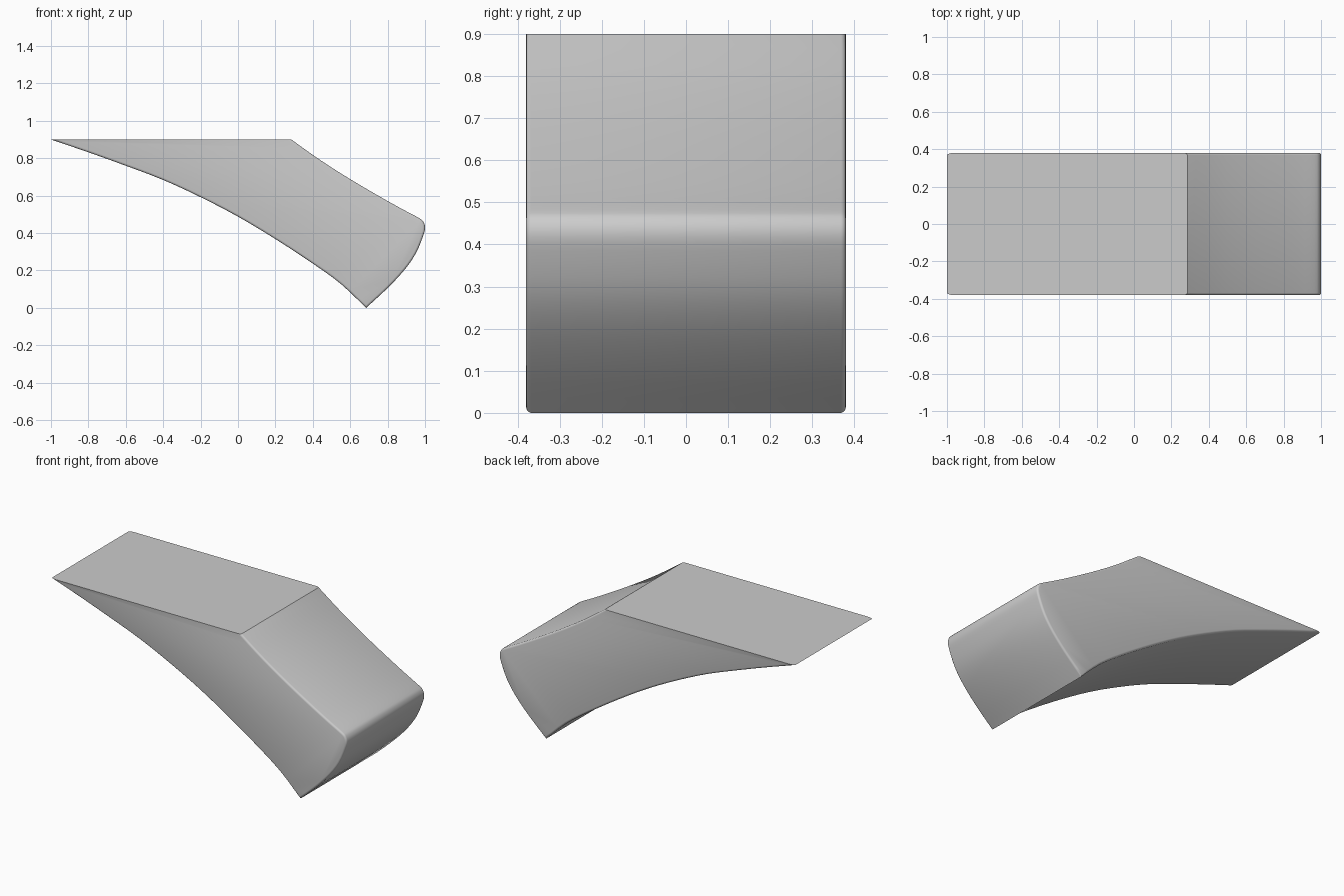
import bpy, bmesh, math
from mathutils import Vector

if "Cube" in bpy.data.objects:
    bpy.data.objects.remove(bpy.data.objects["Cube"])

HALF = 0.38


def smooth(points, steps):
    """Catmull-Rom curve through the points, without the last one."""
    p = [Vector(q) for q in points]
    p = [2 * p[0] - p[1]] + p + [2 * p[-1] - p[-2]]
    out = []
    for i in range(1, len(p) - 2):
        a, b, c, d = p[i - 1:i + 3]
        for k in range(steps):
            t = k / steps
            out.append(0.5 * (2 * b + (c - a) * t + (2 * a - 5 * b + 4 * c - d) * t**2
                              + (3 * b - a - 3 * c + d) * t**3))
    return out


# Side profile: front slope, rounded nose, front face, arched underside
slope_and_nose = [(0.285, 0.9), (0.44, 0.79), (0.6, 0.688), (0.76, 0.594), (0.88, 0.527),
                  (0.965, 0.482), (0.99, 0.462), (1.0, 0.43), (0.99, 0.385),
                  (0.95, 0.29), (0.89, 0.203), (0.8, 0.106), (0.685, 0.0)]
underside = [(0.685, 0.0), (0.55, 0.128), (0.4, 0.237), (0.2, 0.368), (0, 0.488),
             (-0.2, 0.592), (-0.4, 0.684), (-0.6, 0.76), (-0.8, 0.832), (-1, 0.9)]
profile = smooth(slope_and_nose, 3) + smooth(underside, 3) + [Vector((-1, 0.9))]

# Extrude the profile across the width
bm = bmesh.new()
face = bm.faces.new([bm.verts.new((p.x, -HALF, p.y)) for p in profile])
ext = bmesh.ops.extrude_face_region(bm, geom=[face])
bmesh.ops.translate(bm, vec=(0, 2 * HALF, 0),
                    verts=[v for v in ext["geom"] if isinstance(v, bmesh.types.BMVert)])
bmesh.ops.recalc_face_normals(bm, faces=bm.faces)

# Soften the side edges, leaving the flat top crisp
rim = [e for e in bm.edges
       if abs(e.verts[0].co.y - e.verts[1].co.y) < 1e-4
       and not all(v.co.z > 0.8999 for v in e.verts)]
bmesh.ops.bevel(bm, geom=rim, offset=0.012, offset_type='OFFSET', segments=3,
                profile=0.5, affect='EDGES', clamp_overlap=False)

mesh = bpy.data.meshes.new("curved_wedge")
bm.to_mesh(mesh)
bm.free()
wedge = bpy.data.objects.new("curved_wedge", mesh)
bpy.context.collection.objects.link(wedge)
bpy.context.view_layer.objects.active = wedge
wedge.select_set(True)
bpy.ops.object.shade_smooth_by_angle(angle=math.radians(32))
